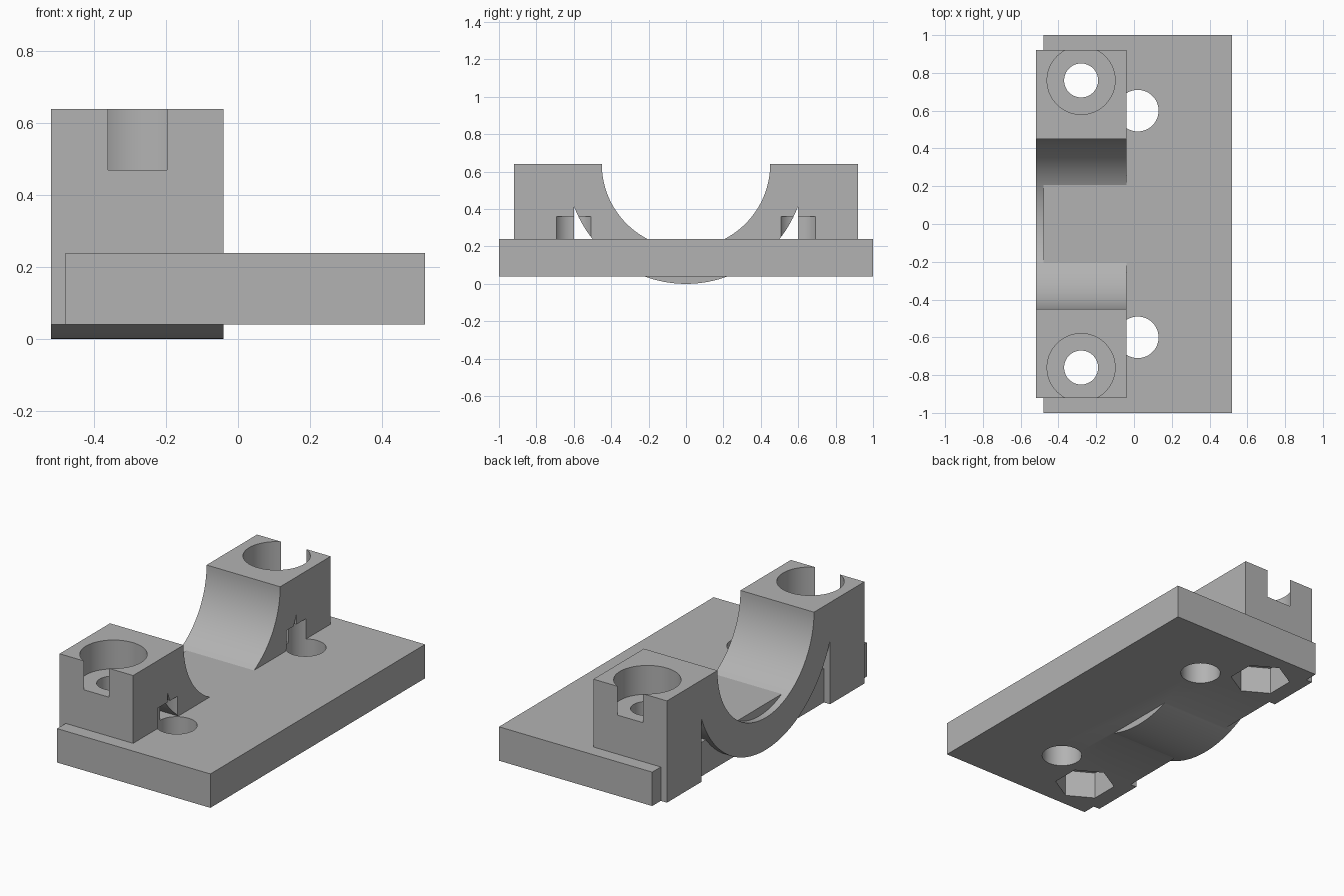
import bpy, bmesh, math

if "Cube" in bpy.data.objects:
    bpy.data.objects.remove(bpy.data.objects["Cube"], do_unlink=True)

BORE_Z = 0.64              # height of the bore axis
INNER, OUTER = 0.45, 0.64  # saddle radii
BOTTOM, DECK = 0.04, 0.24  # plate faces

grey = bpy.data.materials.new("light_grey")
grey.use_nodes = True
grey.diffuse_color = (0.45, 0.45, 0.45, 1)
grey.node_tree.nodes["Principled BSDF"].inputs["Base Color"].default_value = (0.45, 0.45, 0.45, 1)


def prism(name, outline, start, depth):
    """Extrude a closed outline of 3D points along a vector."""
    bm = bmesh.new()
    face = bm.faces.new([bm.verts.new([p + s for p, s in zip(pt, start)]) for pt in outline])
    moved = bmesh.ops.extrude_face_region(bm, geom=[face])["geom"]
    bmesh.ops.translate(bm, vec=depth, verts=[v for v in moved if isinstance(v, bmesh.types.BMVert)])
    bmesh.ops.recalc_face_normals(bm, faces=bm.faces)
    mesh = bpy.data.meshes.new(name)
    bm.to_mesh(mesh)
    bm.free()
    mesh.materials.append(grey)
    obj = bpy.data.objects.new(name, mesh)
    bpy.context.collection.objects.link(obj)
    return obj


def hole(name, x, y, radius, low, high, sides=72):
    """Upright cutter; the first corner points along y."""
    ring = [(radius * math.sin(math.tau * i / sides), radius * math.cos(math.tau * i / sides), 0)
            for i in range(sides)]
    obj = prism(name, ring, (x, y, low), (0, 0, high - low))
    obj.hide_render = True
    return obj


def combine(target, other, operation):
    """Apply a boolean and remove the helper."""
    mod = target.modifiers.new(operation.lower(), "BOOLEAN")
    mod.operation, mod.object, mod.solver = operation, other, "EXACT"
    bpy.context.view_layer.objects.active = target
    bpy.ops.object.modifier_apply(modifier=mod.name)
    bpy.data.objects.remove(other, do_unlink=True)


def arc(radius, y_from, y_to, steps=64):
    """Lower arc around the bore axis between two y positions."""
    a, b = (math.asin(y / radius) for y in (y_from, y_to))
    angles = [a + (b - a) * i / steps for i in range(steps + 1)]
    return [(0, radius * math.sin(t), BORE_Z - radius * math.cos(t)) for t in angles]


# Saddle with a bolt block at each end
inner_y, end_y = 0.6, 0.92
saddle_outline = [(0, -end_y, BOTTOM), (0, -inner_y, BOTTOM)]
saddle_outline += arc(OUTER, -inner_y, inner_y)
saddle_outline += [(0, inner_y, BOTTOM), (0, end_y, BOTTOM), (0, end_y, BORE_Z)]
saddle_outline += arc(INNER, INNER, -INNER)
saddle_outline += [(0, -end_y, BORE_Z)]
saddle = prism("saddle", saddle_outline, (-0.52, 0, 0), (0.48, 0, 0))

# Flat base plate
corners = [(-0.48, -1, 0), (0.52, -1, 0), (0.52, 1, 0), (-0.48, 1, 0)]
bracket = prism("bearing_bracket", corners, (0, 0, BOTTOM), (0, 0, DECK - BOTTOM))
combine(bracket, saddle, "UNION")

# Bolt holes, head recesses, nut pockets and mounting holes
for side in (-1, 1):
    y = side * 0.76
    for cutter in (
        hole("head_recess", -0.28, y, 0.18, 0.47, 0.8),
        hole("bolt_hole", -0.28, y, 0.09, -0.1, 0.6),
        hole("nut_pocket", -0.28, y, 0.165, -0.1, 0.2, sides=6),
        hole("mounting_hole", 0.02, side * 0.6, 0.11, -0.1, 0.36),
    ):
        combine(bracket, cutter, "DIFFERENCE")

# Smooth curved walls, crisp edges
bpy.ops.object.select_all(action="DESELECT")
bracket.select_set(True)
bpy.context.view_layer.objects.active = bracket
bpy.ops.object.shade_smooth_by_angle(angle=math.radians(25))
